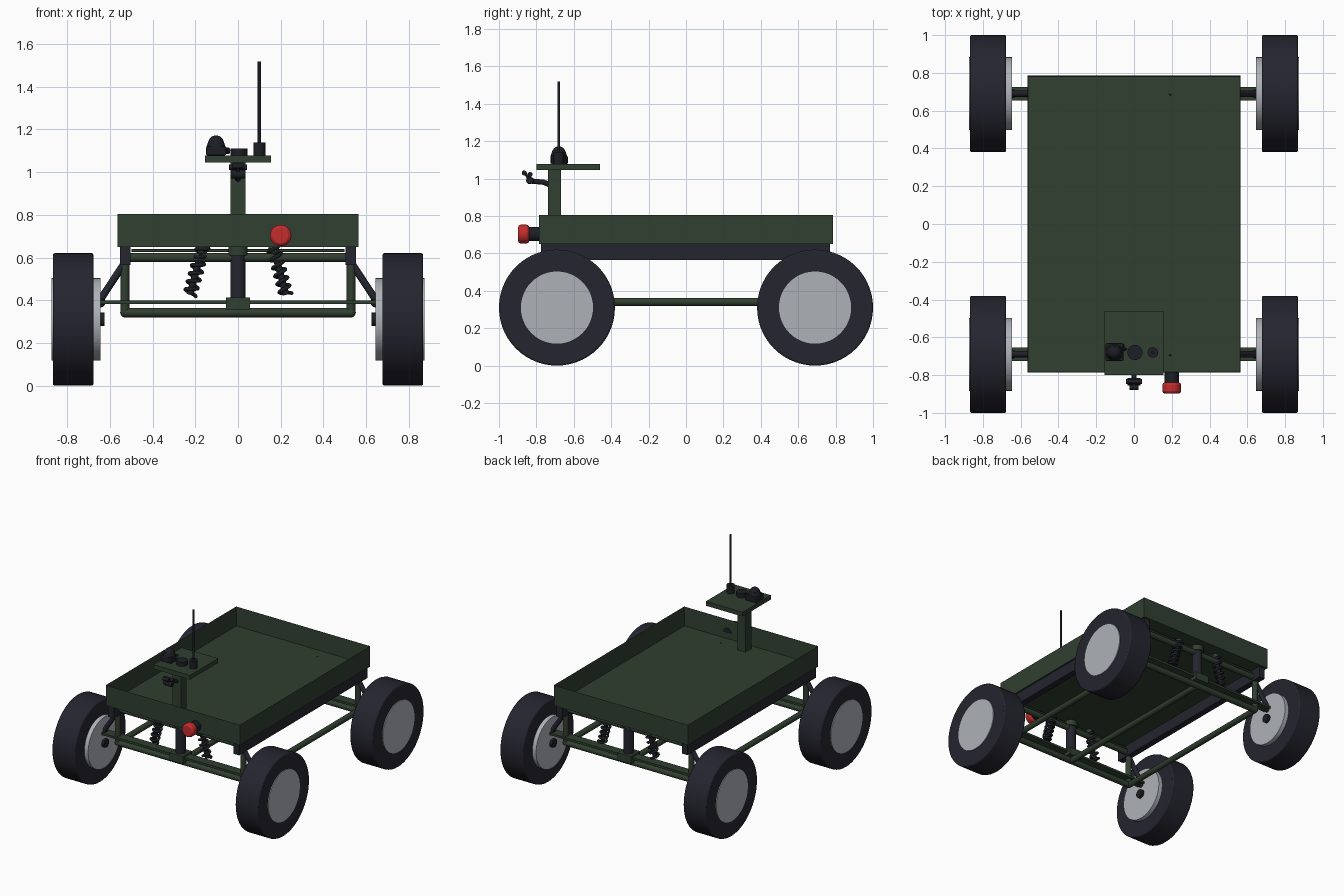
import bpy, bmesh, math
from mathutils import Vector

if "Cube" in bpy.data.objects:
    bpy.data.objects.remove(bpy.data.objects["Cube"], do_unlink=True)


def material(name, rgb):
    m = bpy.data.materials.new(name)
    m.use_nodes = True
    m.diffuse_color = (*rgb, 1)
    m.node_tree.nodes["Principled BSDF"].inputs["Base Color"].default_value = (*rgb, 1)
    return m


GREEN = material("dark green paint", (0.03, 0.05, 0.03))
RUBBER = material("tyre rubber", (0.018, 0.018, 0.029))
BLACK = material("black plastic", (0.012, 0.013, 0.018))
METAL = material("hub metal", (0.42, 0.45, 0.48))
RED = material("red button", (0.55, 0.025, 0.025))


def finish(ob, name, mat, bevel=0, smooth=False):
    ob.name = name
    ob.data.materials.append(mat)
    if smooth:
        bpy.ops.object.shade_smooth_by_angle(angle=math.radians(35))
    if bevel:
        b = ob.modifiers.new("bevel", "BEVEL")
        b.width, b.segments, b.limit_method = bevel, 2, "ANGLE"
    return ob


def box(name, lo, hi, mat, bevel=0):
    lo, hi = Vector(lo), Vector(hi)
    bpy.ops.mesh.primitive_cube_add(size=1, location=(lo + hi) / 2)
    ob = bpy.context.object
    for v in ob.data.vertices:
        v.co *= hi - lo
    return finish(ob, name, mat, bevel)


def rod(name, a, b, r, mat, sides=20, bevel=0, r2=None):
    """Cylinder or cone running from a to b."""
    a, b = Vector(a), Vector(b)
    bpy.ops.mesh.primitive_cone_add(vertices=sides, radius1=r, radius2=r if r2 is None else r2,
                                    depth=(b - a).length, location=(a + b) / 2)
    ob = bpy.context.object
    ob.rotation_euler = (b - a).to_track_quat("Z", "Y").to_euler()
    return finish(ob, name, mat, bevel, True)


def ball(name, c, r, mat):
    bpy.ops.mesh.primitive_uv_sphere_add(segments=20, ring_count=12, radius=r, location=c)
    return finish(bpy.context.object, name, mat, 0, True)


def tube(name, points, r, mat):
    cu = bpy.data.curves.new(name, "CURVE")
    cu.dimensions = "3D"
    cu.bevel_depth, cu.bevel_resolution, cu.use_fill_caps = r, 2, True
    sp = cu.splines.new("POLY")
    sp.points.add(len(points) - 1)
    for p, co in zip(sp.points, points):
        p.co = (*co, 1)
    cu.materials.append(mat)
    ob = bpy.data.objects.new(name, cu)
    bpy.context.collection.objects.link(ob)
    return ob


def coil(name, a, b, r, turns, wire, mat):
    a, b = Vector(a), Vector(b)
    axis = b - a
    u = axis.cross(Vector((0, 1, 0))).normalized()
    v = axis.cross(u).normalized()
    n = turns * 12
    pts = []
    for i in range(n + 1):
        t = math.tau * i / 12
        pts.append(a + axis * (i / n) + r * (u * math.cos(t) + v * math.sin(t)))
    tube(name, pts, wire, mat)


# Open cargo tray: the top face is inset and pushed down to the floor
tray = box("cargo_tray", (-0.565, -0.785, 0.65), (0.565, 0.785, 0.805), GREEN)
bm = bmesh.new()
bm.from_mesh(tray.data)
top = max(bm.faces, key=lambda f: f.calc_center_median().z)
bmesh.ops.inset_region(bm, faces=[top], thickness=0.01)
for v in top.verts:
    v.co.z -= 0.143
bm.to_mesh(tray.data)
bm.free()

# Chassis rails and lengthwise tubes
for s, side in ((1, "left"), (-1, "right")):
    box(side + "_rail", (s * 0.528 - 0.024, -0.775, 0.565), (s * 0.528 + 0.024, 0.77, 0.65), RUBBER)
    rod(side + "_long_tube", (s * 0.53, -0.69, 0.34), (s * 0.53, 0.69, 0.34), 0.021, GREEN)
rod("centre_long_tube", (0, -0.69, 0.34), (0, 0.69, 0.34), 0.021, GREEN)

# Front and rear axle frames with suspension and wheels
for y, end in ((-0.69, "front"), (0.69, "rear")):
    rod(end + "_lower_bar", (-0.53, y, 0.342), (0.53, y, 0.342), 0.022, GREEN)
    rod(end + "_upper_bar", (-0.51, y, 0.6), (0.51, y, 0.6), 0.021, GREEN)
    rod(end + "_brace_bar", (-0.5, y, 0.632), (0.5, y, 0.632), 0.007, GREEN, 12)
    box(end + "_axle_plate", (-0.65, y - 0.035, 0.382), (0.65, y + 0.035, 0.398), GREEN)
    box(end + "_axle_block", (-0.056, y - 0.055, 0.355), (0.056, y + 0.055, 0.412), GREEN)
    rod(end + "_pivot_post", (0, y, 0.41), (0, y, 0.61), 0.036, RUBBER, 24)
    rod(end + "_pivot_cap", (0, y, 0.61), (0, y, 0.65), 0.045, GREEN, 24)
    for s, side in ((1, "left"), (-1, "right")):
        tag = end + "_" + side
        ball(tag + "_frame_corner", (s * 0.53, y, 0.342), 0.022, GREEN)
        rod(tag + "_frame_post", (s * 0.53, y, 0.342), (s * 0.53, y, 0.58), 0.021, GREEN)
        rod(tag + "_strut", (s * 0.525, y, 0.585), (s * 0.65, y, 0.395), 0.017, RUBBER, 16)
        # Coil-over shock absorber
        hi, lo = (s * 0.165, y, 0.65), (s * 0.225, y, 0.425)
        rod(tag + "_shock_core", hi, lo, 0.016, BLACK, 12)
        coil(tag + "_spring", hi, lo, 0.028, 6, 0.009, BLACK)
        ball(tag + "_shock_mount", (s * 0.167, y, 0.637), 0.026, GREEN)
        # Wheel
        rod(tag + "_tyre", (s * 0.677, y, 0.31), (s * 0.868, y, 0.31), 0.31, RUBBER, 56, 0.008)
        rod(tag + "_hub", (s * 0.645, y, 0.31), (s * 0.874, y, 0.31), 0.193, METAL, 48)
        rod(tag + "_hub_bolt", (s * 0.625, y, 0.31), (s * 0.65, y, 0.31), 0.032, BLACK, 16)
        ball(tag + "_strut_joint", (s * 0.645, y, 0.39), 0.024, BLACK)

# Mast and instrument platform
box("mast", (-0.035, -0.738, 0.66), (0.035, -0.668, 1.046), GREEN)
box("platform", (-0.155, -0.8, 1.045), (0.155, -0.46, 1.078), GREEN)

# Sensor turret, receiver puck and antenna
box("turret_base", (-0.15, -0.725, 1.078), (-0.055, -0.63, 1.12), BLACK, 0.008)
rod("turret_neck", (-0.103, -0.68, 1.115), (-0.103, -0.68, 1.145), 0.046, BLACK, 24, 0, 0.036)
ball("turret_dome", (-0.103, -0.68, 1.135), 0.037, BLACK)
rod("turret_lens", (-0.06, -0.66, 1.1), (-0.045, -0.65, 1.1), 0.016, BLACK, 16)
rod("receiver_puck", (0.005, -0.68, 1.078), (0.005, -0.68, 1.11), 0.04, BLACK, 28)
rod("antenna_base", (0.1, -0.68, 1.078), (0.1, -0.68, 1.138), 0.028, BLACK, 20)
rod("antenna", (0.1, -0.68, 1.13), (0.1, -0.68, 1.518), 0.0075, BLACK, 12)

# Front camera on a curved arm
tube("camera_arm", [(0, -0.69, 0.93), (0, -0.725, 0.965), (0, -0.76, 0.98), (0, -0.84, 0.988)],
     0.014, BLACK)
rod("camera_body", (-0.035, -0.835, 0.99), (0.035, -0.835, 0.99), 0.02, BLACK, 20, 0.004)
rod("camera_eye", (-0.025, -0.865, 1.03), (0.025, -0.865, 1.03), 0.013, BLACK, 16)
rod("camera_lamp", (-0.042, -0.833, 1.022), (0.042, -0.833, 1.022), 0.013, BLACK, 16)
rod("camera_link", (0, -0.835, 0.99), (0, -0.86, 1.03), 0.008, BLACK, 12)

# Emergency stop button
rod("button_stem", (0.2, -0.78, 0.703), (0.2, -0.845, 0.703), 0.038, BLACK, 28)
rod("stop_button", (0.2, -0.838, 0.703), (0.2, -0.898, 0.703), 0.05, RED, 32, 0.014)
